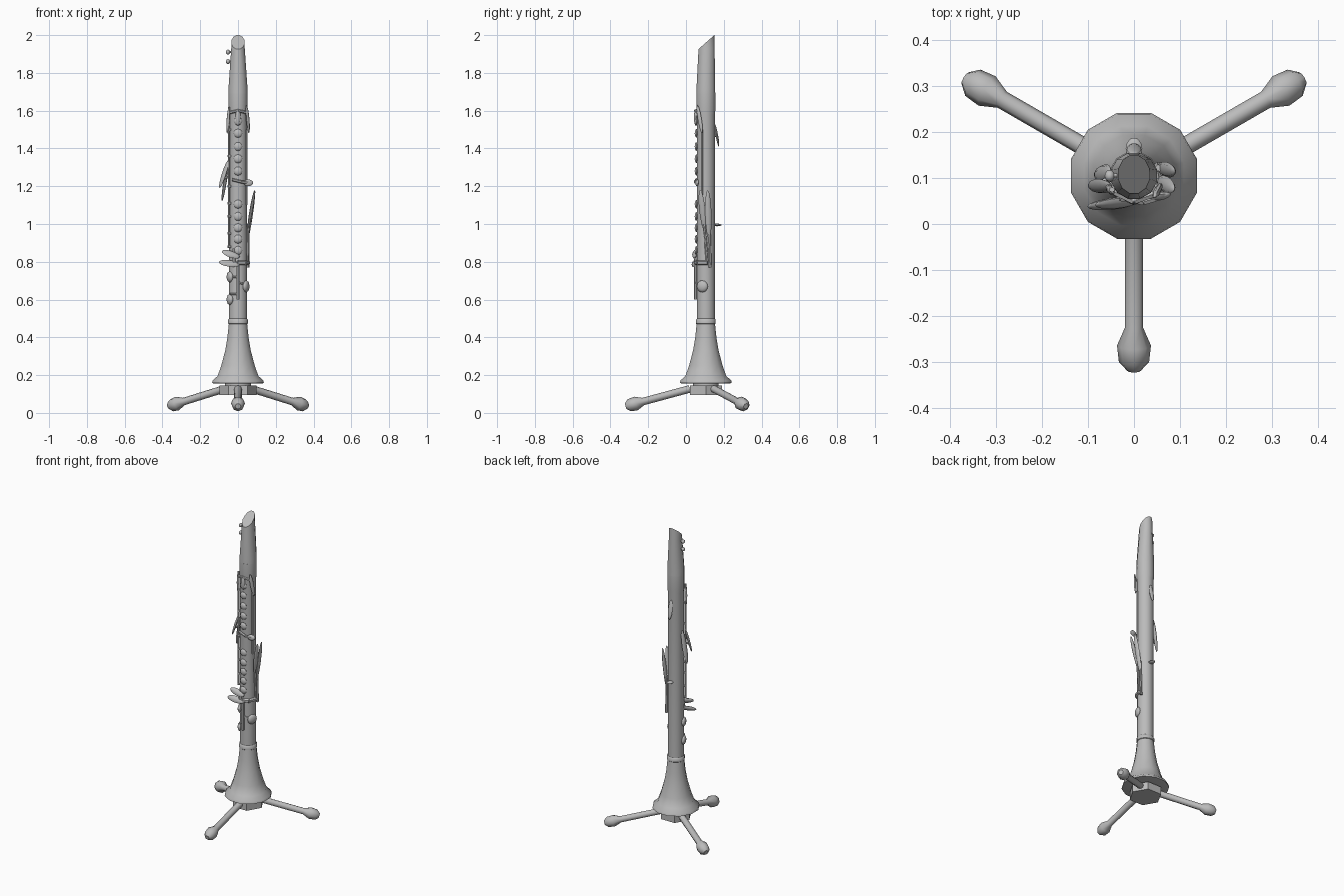
import bpy, bmesh, math
from mathutils import Vector, Matrix

if "Cube" in bpy.data.objects:
    bpy.data.objects.remove(bpy.data.objects["Cube"])

CY = 0.105   # instrument axis in y
grey = bpy.data.materials.new("plain grey")
grey.diffuse_color = (0.5, 0.5, 0.5, 1)
grey.use_nodes = True
grey.node_tree.nodes["Principled BSDF"].inputs["Base Color"].default_value = grey.diffuse_color


def finish(bm, name, angle=45):
    bmesh.ops.recalc_face_normals(bm, faces=bm.faces)
    me = bpy.data.meshes.new(name)
    bm.to_mesh(me)
    bm.free()
    ob = bpy.data.objects.new(name, me)
    bpy.context.collection.objects.link(ob)
    me.materials.append(grey)
    bpy.ops.object.select_all(action='DESELECT')
    ob.select_set(True)
    bpy.context.view_layer.objects.active = ob
    bpy.ops.object.shade_smooth_by_angle(angle=math.radians(angle))
    return ob


def loft(rings, n=12, turn=0.5):
    """Closed stack of ellipses (z, rx, ry, cy)."""
    bm = bmesh.new()
    loops = []
    for z, rx, ry, cy in rings:
        angs = [2 * math.pi * (i + turn) / n for i in range(n)]
        loops.append([bm.verts.new((rx * math.cos(a), cy + ry * math.sin(a), z)) for a in angs])
    for a, b in zip(loops, loops[1:]):
        for i in range(n):
            bm.faces.new((a[i], a[(i + 1) % n], b[(i + 1) % n], b[i]))
    bm.faces.new(loops[0])
    bm.faces.new(loops[-1])
    return bm


def turned(name, profile, n=12, turn=0.5, angle=45):
    return finish(loft([(z, r, r, CY) for z, r in profile], n, turn), name, angle)


def along(p, q):
    """Matrix at p whose z axis points to q."""
    p, q = Vector(p), Vector(q)
    return Matrix.Translation(p) @ (q - p).to_track_quat('Z', 'Y').to_matrix().to_4x4()


def rod(name, pts, r=0.007, n=6):
    bm = bmesh.new()
    for p, q in zip(pts, pts[1:]):
        length = (Vector(q) - Vector(p)).length
        m = along(p, q) @ Matrix.Translation((0, 0, length / 2))
        bmesh.ops.create_cone(bm, cap_ends=True, segments=n, radius1=r, radius2=r,
                              depth=length, matrix=m)
    return finish(bm, name)


def pad(name, loc, face, r=0.022, thick=0.009):
    """Rounded disc facing along a direction."""
    bm = bmesh.new()
    q = Vector(face).to_track_quat('Z', 'Y').to_matrix().to_4x4()
    m = Matrix.Translation(loc) @ q @ Matrix.Diagonal((r, r, thick, 1))
    bmesh.ops.create_uvsphere(bm, u_segments=12, v_segments=6, radius=1, matrix=m)
    return finish(bm, name, 60)


def paddle(name, p, q, face, w=0.016, thick=0.007):
    """Flat rounded lever from p to q, broad side towards face."""
    p, q = Vector(p), Vector(q)
    zx = (q - p).normalized()
    yx = zx.cross(Vector(face)).normalized()
    xx = yx.cross(zx)
    rot = Matrix((xx, yx, zx)).transposed().to_4x4()
    m = Matrix.Translation((p + q) / 2) @ rot @ Matrix.Diagonal((thick, w, (q - p).length / 2, 1))
    bm = bmesh.new()
    bmesh.ops.create_uvsphere(bm, u_segments=8, v_segments=8, radius=1, matrix=m)
    return finish(bm, name, 60)


# Main tube, joint ring and bell
turned("body", [(0.46, 0.049), (1.58, 0.049), (1.60, 0.052), (1.69, 0.052)])
turned("joint_ring", [(0.468, 0.048), (0.473, 0.054), (0.493, 0.054), (0.50, 0.048)])
turned("bell", [(0.155, 0.125), (0.158, 0.142), (0.172, 0.139), (0.195, 0.112), (0.25, 0.092),
                (0.33, 0.070), (0.40, 0.058), (0.475, 0.050)])

# Mouthpiece with slanted tip
bm = loft([(1.68, .052, .052, CY), (1.72, .052, .051, CY), (1.93, .037, .044, .109),
           (2.06, .032, .040, .110)])
geom = bm.verts[:] + bm.edges[:] + bm.faces[:]
bmesh.ops.bisect_plane(bm, geom=geom, plane_co=(0, .065, 1.925),
                       plane_no=(0, -.075, .085), clear_outer=True)
bmesh.ops.holes_fill(bm, edges=[e for e in bm.edges if e.is_boundary])
finish(bm, "mouthpiece", 35)

for z in (1.91, 1.86):
    rod("clamp_screw", [(-.03, CY, z), (-.052, CY, z)], .006)
    pad("clamp_knob", (-.053, CY, z), (1, 0, 0), .013, .011)

# Stand hub and three legs with knob feet
turned("stand_hub", [(0.095, 0.098), (0.145, 0.098)], 6, 0, 30)
turned("stand_peg", [(0.13, 0.07), (0.17, 0.07)], 12, 0.5, 30)
LEG = [(0, .02), (.255, .02), (.295, .037), (.332, .033), (.352, .015)]
for deg in (-90, 30, 150):
    d = Vector((math.cos(math.radians(deg)), math.sin(math.radians(deg)), 0))
    start = Vector((0, CY, .127)) + d * .085
    end = start + d * .34 - Vector((0, 0, .092))
    bm = loft([(z, r, r, 0) for z, r in LEG], 8, 0)
    bmesh.ops.transform(bm, matrix=along(start, end), verts=bm.verts)
    finish(bm, "stand_leg", 50)

# Finger pads along the front
for z in (1.545, 1.48, 1.41, 1.345, 1.28, 1.105, 1.04, .98, .92, .86):
    pad("finger_pad", (0, .056, z), (0, -1, 0), .023, .010)
rod("front_rod", [(0, .052, .60), (0, .052, .80)], .009)
rod("left_rod", [(-.048, .075, .88), (-.048, .075, 1.62)], .006)
rod("right_rod", [(.046, .085, 1.1), (.046, .085, 1.5)], .005)
for z in (.88, .95, 1.04, 1.11, 1.2, 1.36, 1.5):
    rod("rod_post", [(-.03, .085, z), (-.053, .073, z)], .008)

# Throat keys near the top
paddle("throat_key", (0, .052, 1.61), (0, .052, 1.52), (0, -1, 0), .014, .010)
rod("throat_bridge", [(-.042, .07, 1.59), (0, .05, 1.60), (.042, .065, 1.59)], .008)
paddle("throat_lever_right", (.045, .06, 1.63), (.058, .085, 1.48), (1, -.6, 0), .012, .008)
paddle("throat_lever_left", (-.047, .07, 1.62), (-.057, .08, 1.48), (-1, -.5, 0), .011, .008)

# Thumb key and thumb rest at the back
paddle("thumb_key", (0, .152, 1.53), (0, .174, 1.41), (0, 1, .2), .016, .007)
rod("thumb_key_post", [(0, .145, 1.47), (0, .165, 1.47)], .010)
paddle("thumb_rest", (0, .14, .995), (0, .188, .995), (0, 0, 1), .018, .007)

# Cross key at mid height
rod("cross_key", [(-.03, .057, 1.235), (.02, .048, 1.222), (.06, .06, 1.218)], .008)
paddle("cross_key_tip", (.03, .055, 1.218), (.08, .065, 1.218), (0, -1, .2), .018, .009)

# Long levers on the right side
paddle("right_lever_front", (.088, .075, 1.18), (.052, .097, .97), (1, -.3, 0), .017, .008)
paddle("right_lever_rear", (.090, .115, 1.18), (.052, .122, .92), (1, .1, 0), .017, .008)
rod("right_lever_front_rod", [(.056, .095, 1.0), (.052, .112, .80)], .007)
rod("right_lever_rear_rod", [(.054, .122, 1.0), (.052, .128, .77)], .008)
rod("lower_bridge", [(.0, .053, .795), (.035, .065, .795), (.052, .115, .795)], .013)

# Paddles on the left side
paddle("left_lever_upper", (-.05, .085, 1.34), (-.098, .080, 1.19), (-1, -.6, 0), .018, .008)
paddle("left_lever_lower", (-.052, .115, 1.33), (-.085, .11, 1.12), (-1, .3, 0), .018, .008)
rod("left_lever_arm", [(-.045, .10, 1.25), (-.085, .085, 1.24)], .007)

# Little finger paddles, low on the left
paddle("finger_paddle_upper", (.01, .05, .825), (-.085, .042, .855), (0, -1, .6), .020, .009)
paddle("finger_paddle_lower", (.01, .05, .785), (-.102, .038, .798), (0, -1, .6), .020, .009)
rod("finger_paddle_post", [(-.02, .06, .87), (-.02, .048, .78)], .009)

# Large round pads near the bell
for x, z, r in ((-.043, .72, .030), (.043, .67, .032), (-.043, .60, .030)):
    pad("round_pad", (x, .086, z), (math.copysign(1, x), -.4, 0), r, .015)
for z in (.61, .70):
    rod("pad_arm", [(0, .053, z + .02), (-.04, .075, z + .02)], .006)
rod("pad_arm", [(0, .053, .69), (.04, .075, .68)], .006)
